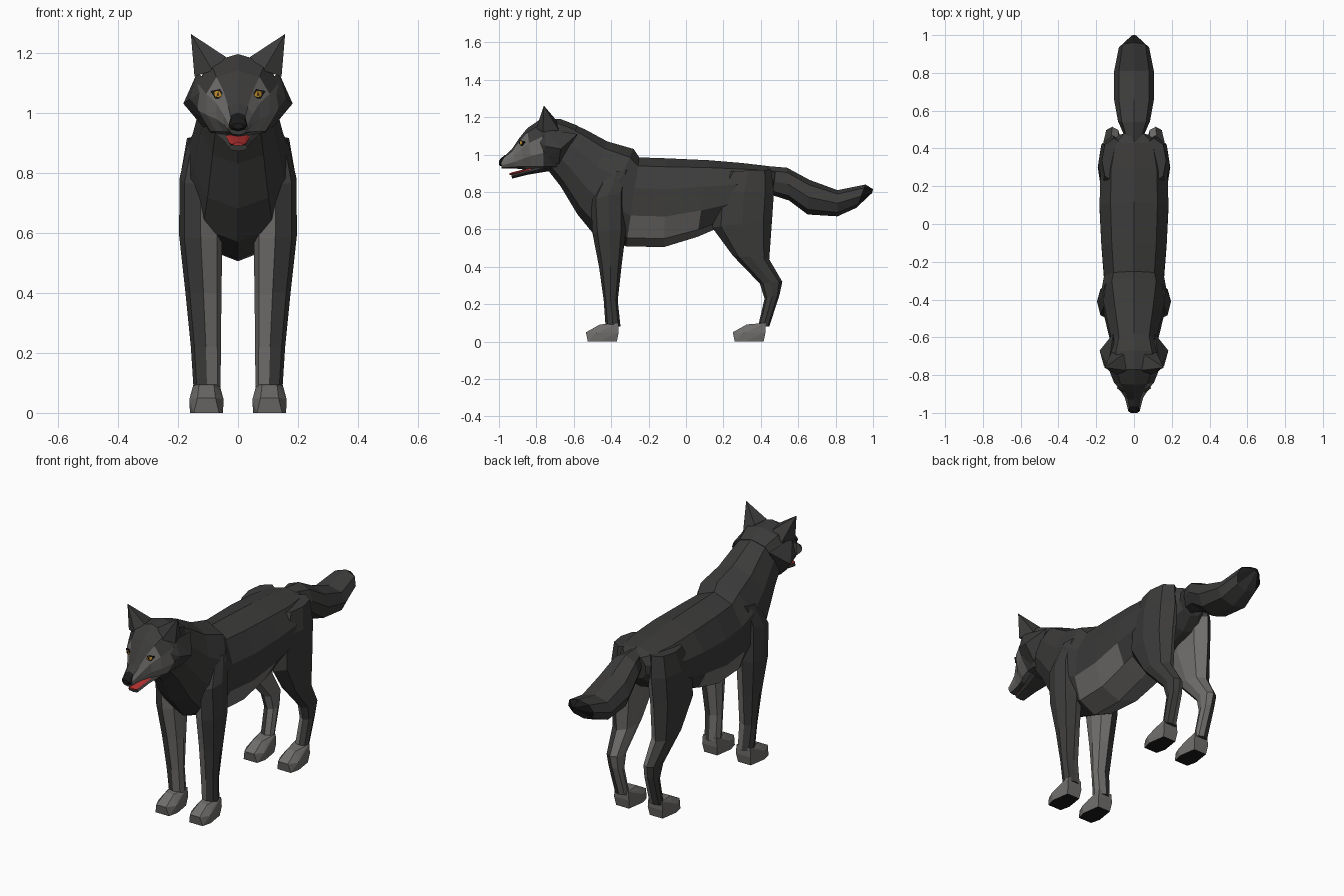
import bpy, bmesh
from math import sin, cos, tau
from mathutils import Vector


def material(name, color):
    m = bpy.data.materials.new(name)
    m.diffuse_color = (*color, 1)
    return m


DARK = material("dark_fur", (0.045, 0.044, 0.043))
LIGHT = material("light_fur", (0.16, 0.155, 0.15))
BLACK = material("black", (0.01, 0.01, 0.01))
RED = material("red", (0.45, 0.03, 0.03))
AMBER = material("amber", (0.65, 0.32, 0.03))


def finish(name, bm, mats, pick=None, mirror=False):
    bmesh.ops.recalc_face_normals(bm, faces=bm.faces)
    bm.normal_update()
    if pick:
        for f in bm.faces:
            f.material_index = int(pick(f.calc_center_median(), f.normal))
    me = bpy.data.meshes.new(name)
    bm.to_mesh(me)
    bm.free()
    for m in mats:
        me.materials.append(m)
    ob = bpy.data.objects.new(name, me)
    bpy.context.collection.objects.link(ob)
    if mirror:
        ob.modifiers.new("Mirror", 'MIRROR').use_mirror_merge = False
    return ob


def loft(name, rings, mats, n=8, boxy=0.8, pick=None, mirror=False):
    """Ring = (y, z) of one edge, (y, z) of the opposite edge, half width, x centre."""
    bm = bmesh.new()
    loops = []
    for ya, za, yb, zb, w, xc in rings:
        loop = []
        for k in range(n):
            s, c = sin(tau * k / n), cos(tau * k / n)
            x = 0 if abs(s) < 1e-6 else w * abs(s) ** boxy * (1 if s > 0 else -1)
            t = (1 - c) / 2
            loop.append(bm.verts.new((xc + x, ya + (yb - ya) * t, za + (zb - za) * t)))
        loops.append(loop)
    for a, b in zip(loops, loops[1:]):
        for k in range(n):
            j = (k + 1) % n
            bm.faces.new((a[k], a[j], b[j], b[k]))
    bm.faces.new(loops[0])
    bm.faces.new(loops[-1])
    return finish(name, bm, mats, pick, mirror)


def hull(name, pts, mats, pick=None, mirror=True):
    bm = bmesh.new()
    for p in pts:
        bm.verts.new(p)
    bmesh.ops.convex_hull(bm, input=bm.verts)
    bmesh.ops.dissolve_limit(bm, angle_limit=0.02, verts=bm.verts, edges=bm.edges)
    return finish(name, bm, mats, pick, mirror)


# Torso with neck and mane step
loft("torso", [
    (-0.62, 1.17, -0.74, 0.92, 0.115, 0),
    (-0.54, 1.135, -0.67, 0.83, 0.13, 0),
    (-0.42, 1.07, -0.58, 0.68, 0.155, 0),
    (-0.28, 1.03, -0.49, 0.57, 0.18, 0),
    (-0.25, 0.985, -0.32, 0.51, 0.165, 0),
    (-0.10, 0.98, -0.12, 0.505, 0.18, 0),
    (0.12, 0.97, 0.06, 0.56, 0.19, 0),
    (0.30, 0.955, 0.20, 0.62, 0.185, 0),
    (0.43, 0.94, 0.40, 0.70, 0.15, 0),
    (0.48, 0.92, 0.46, 0.77, 0.08, 0)],
    [DARK, LIGHT], n=10,
    pick=lambda c, n: c.z < 0.66 and -0.3 < c.y < 0.25 and n.z < -0.2)

# Tail with a dark tip
loft("tail", [
    (0.42, 0.94, 0.44, 0.79, 0.035, 0),
    (0.54, 0.93, 0.55, 0.755, 0.085, 0),
    (0.66, 0.865, 0.65, 0.68, 0.105, 0),
    (0.81, 0.81, 0.81, 0.67, 0.105, 0),
    (0.96, 0.84, 0.91, 0.715, 0.08, 0),
    (1.0, 0.815, 0.995, 0.795, 0.012, 0)],
    [DARK, BLACK], pick=lambda c, n: c.y > 0.955)

# Head and upper muzzle
loft("head", [
    (-0.58, 1.155, -0.68, 0.90, 0.12, 0),
    (-0.67, 1.19, -0.71, 0.91, 0.145, 0),
    (-0.77, 1.195, -0.76, 0.91, 0.14, 0),
    (-0.85, 1.14, -0.82, 0.915, 0.11, 0),
    (-0.89, 1.09, -0.86, 0.92, 0.075, 0),
    (-0.93, 1.03, -0.905, 0.925, 0.05, 0),
    (-0.99, 0.975, -0.985, 0.925, 0.032, 0)],
    [DARK, LIGHT], n=10,
    pick=lambda c, n: c.y < -0.78 and c.z < 1.085 and abs(c.x) > 0.022)

# Lower jaw, tongue and nose
loft("lower_jaw", [
    (-0.76, 0.95, -0.74, 0.91, 0.075, 0),
    (-0.86, 0.915, -0.85, 0.892, 0.045, 0),
    (-0.935, 0.895, -0.93, 0.872, 0.032, 0)], [DARK])
loft("tongue", [
    (-0.83, 0.93, -0.83, 0.91, 0.04, 0),
    (-0.93, 0.905, -0.93, 0.89, 0.028, 0),
    (-0.945, 0.90, -0.945, 0.89, 0.018, 0)], [RED])
loft("nose", [
    (-0.965, 1.0, -0.97, 0.945, 0.03, 0),
    (-0.99, 0.98, -0.99, 0.938, 0.031, 0),
    (-1.0, 0.965, -1.0, 0.945, 0.018, 0)], [BLACK])

# Ears
hull("ears", [
    (0.157, -0.76, 1.262), (0.04, -0.775, 1.185), (0.085, -0.80, 1.14),
    (0.145, -0.765, 1.12), (0.12, -0.68, 1.13), (0.055, -0.69, 1.18)], [DARK])

# Cheek ruffs
hull("cheek_ruffs", [
    (0.182, -0.67, 1.03), (0.16, -0.75, 1.045), (0.09, -0.82, 1.09),
    (0.135, -0.75, 1.135), (0.085, -0.79, 0.96), (0.11, -0.58, 1.11),
    (0.115, -0.68, 0.95)], [DARK])

# Eyes, pupils and dark rims
def eye(name, y, w, h, mat):
    x, z = 0.068, 1.062
    hull(name, [(x - w, y, z - h * 0.7), (x + w, y + 0.018, z + h * 0.6),
                (x - w * 0.3, y - 0.003, z + h), (x + w * 0.3, y + 0.005, z - h),
                (x, y + 0.04, z)], [mat])


eye("eye_rims", -0.886, 0.024, 0.016, BLACK)
eye("eyes", -0.889, 0.017, 0.011, AMBER)
eye("pupils", -0.891, 0.005, 0.006, BLACK)


# Legs: mirrored lofts, light on the inner side
def inner(c, n):
    return n.x < -0.25 and c.z < 0.75


loft("front_legs", [
    (-0.44, 0.90, -0.30, 0.92, 0.05, 0.115),
    (-0.51, 0.76, -0.32, 0.80, 0.07, 0.125),
    (-0.50, 0.58, -0.32, 0.60, 0.072, 0.124),
    (-0.465, 0.40, -0.345, 0.40, 0.060, 0.115),
    (-0.44, 0.22, -0.365, 0.22, 0.050, 0.107),
    (-0.43, 0.08, -0.35, 0.08, 0.045, 0.103)],
    [DARK, LIGHT], pick=inner, mirror=True)
loft("hind_legs", [
    (0.22, 0.91, 0.455, 0.92, 0.065, 0.105),
    (0.15, 0.80, 0.47, 0.80, 0.078, 0.112),
    (0.14, 0.61, 0.46, 0.65, 0.072, 0.120),
    (0.25, 0.46, 0.445, 0.44, 0.058, 0.122),
    (0.395, 0.31, 0.515, 0.32, 0.042, 0.115),
    (0.42, 0.23, 0.50, 0.25, 0.038, 0.111),
    (0.385, 0.08, 0.445, 0.08, 0.038, 0.107)],
    [DARK, LIGHT], pick=inner, mirror=True)

# Paws with dark soles
for name, dy in (("front_paws", 0), ("hind_paws", 0.785)):
    half = [(0.042, -0.525, 0), (0.055, -0.47, 0), (0.04, -0.37, 0),
            (0.030, -0.535, 0.05), (0.057, -0.48, 0.045), (0.025, -0.46, 0.092),
            (0.045, -0.44, 0.075), (0.042, -0.36, 0.10), (0.046, -0.36, 0.05)]
    hull(name, [(0.105 + s * x, y + dy, z) for x, y, z in half for s in (1, -1)],
         [LIGHT, BLACK], pick=lambda c, n: n.z < -0.5)
